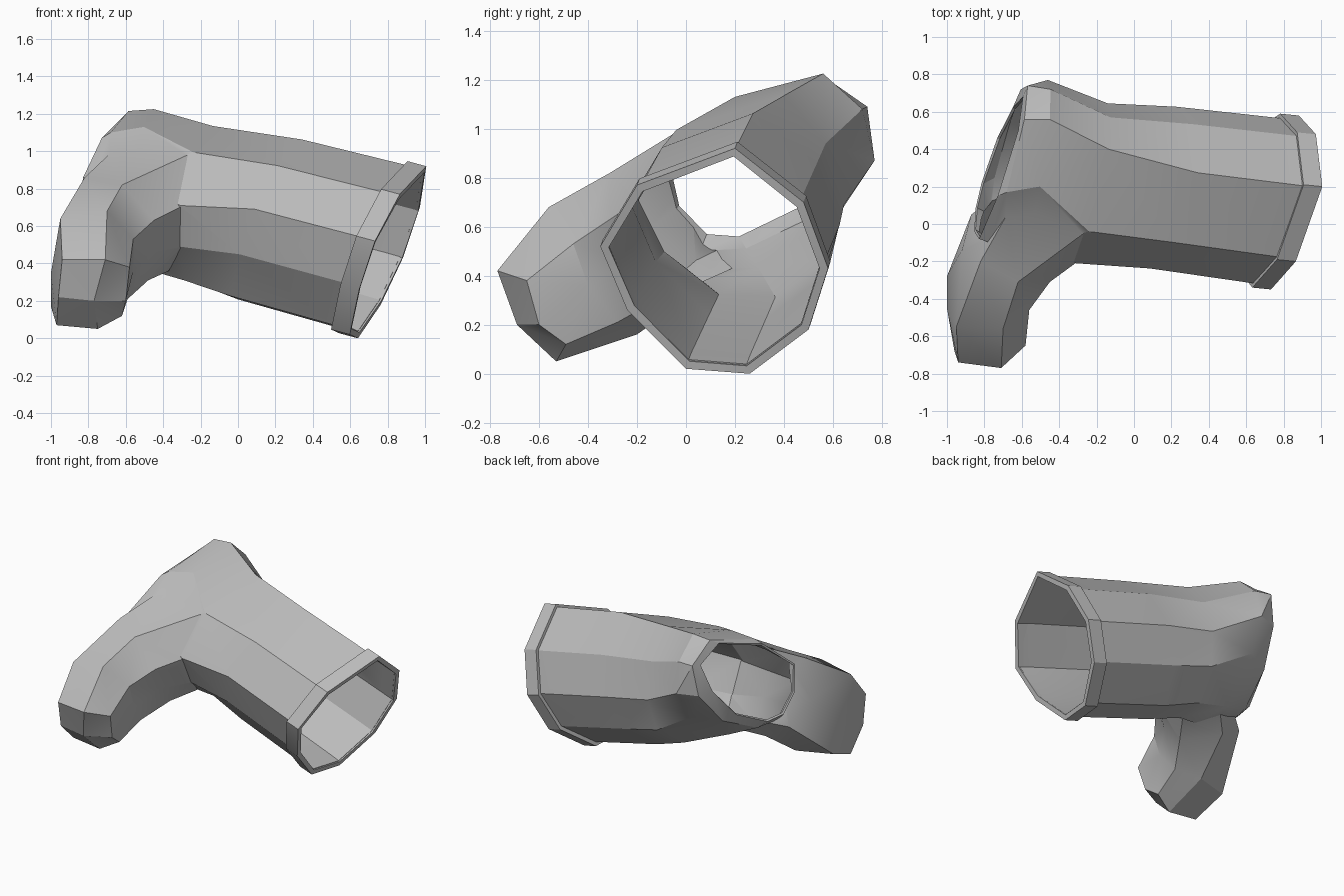
import bpy, bmesh
from mathutils import Vector

if "Cube" in bpy.data.objects:
    bpy.data.objects.remove(bpy.data.objects["Cube"], do_unlink=True)

grey = bpy.data.materials.new("plain_grey")
grey.use_nodes = True
grey.diffuse_color = (0.5, 0.5, 0.5, 1)
grey.node_tree.nodes["Principled BSDF"].inputs["Base Color"].default_value = (0.5, 0.5, 0.5, 1)

# Nine-sided sleeve cross-section as (y, z) offsets
PROFILE = [(-.46, .06), (-.31, .31), (.09, .46), (.37, .24), (.47, -.03),
           (.39, -.28), (.15, -.46), (-.11, -.44), (-.35, -.2)]


def slanted(x, lean_y, lean_z, outline):
    """Lay a (y, z) outline on a plane that leans along y and z."""
    return [(x + lean_y * y + lean_z * z, y, z) for y, z in outline]


def section(centre, scale, lean_y=.2, lean_z=.41):
    """The sleeve profile, scaled about a centre on a leaning plane."""
    cx, cy, cz = centre
    outline = [(cy + scale * y, cz + scale * z) for y, z in PROFILE]
    return slanted(cx - lean_y * cy - lean_z * cz, lean_y, lean_z, outline)


def loft(name, rings, closed=True, tip=None):
    """Skin a list of equal rings; the first end may get a raised tip."""
    bm = bmesh.new()
    loops = [[bm.verts.new(p) for p in ring] for ring in rings]
    n = len(loops[0])
    for a, b in zip(loops, loops[1:]):
        for i in range(n):
            j = (i + 1) % n
            bm.faces.new((a[i], a[j], b[j], b[i]))
    if closed:
        if tip:
            t = bm.verts.new(tip)
            for i in range(n):
                bm.faces.new((loops[0][i], loops[0][(i + 1) % n], t))
        else:
            bm.faces.new(loops[0])
        bm.faces.new(loops[-1])
        # Triangulate bent quads so the union is clean
        bmesh.ops.triangulate(bm, faces=[f for f in bm.faces if len(f.verts) == 4])
    bmesh.ops.recalc_face_normals(bm, faces=bm.faces)
    mesh = bpy.data.meshes.new(name)
    bm.to_mesh(mesh)
    bm.free()
    mesh.materials.append(grey)
    obj = bpy.data.objects.new(name, mesh)
    bpy.context.collection.objects.link(obj)
    return obj


def finish(obj, thickness):
    """Give the shell a wall, then crisp bends with soft shallow facets."""
    mod = obj.modifiers.new("wall", "SOLIDIFY")
    mod.thickness = thickness
    mod.offset = -1
    bpy.ops.object.select_all(action="DESELECT")
    obj.select_set(True)
    bpy.context.view_layer.objects.active = obj
    bpy.ops.object.modifier_apply(modifier=mod.name)
    bpy.ops.object.shade_smooth_by_angle(angle=.4)


# Main sleeve: straight run, neck, swollen far end, rim and opening
sleeve_rings = [
    section((.79, .11, .465), .955),
    section((.70, .12, .49), .95),
    section((.15, .19, .635), .93),
    slanted(-.352, .2, .12, [(-.21, .71), (-.04, .995), (.4, 1.135), (.57, .94), (.645, .69),
                             (.59, .46), (.37, .3), (.13, .31), (-.1, .49)]),
    slanted(-.64, .12, .1, [(-.12, .86), (.2, 1.13), (.56, 1.225), (.72, 1.08), (.77, .87),
                            (.63, .66), (.3, .42), (.03, .4), (-.1, .62)]),
    slanted(-.88, .2, .15, [(-.1, .86), (.17, 1.1), (.56, 1.215), (.74, 1.09), (.72, .87),
                            (.54, .64), (.25, .5), (.07, .5), (-.06, .65)]),
    slanted(-.98, .25, .2, [(-.08, .86), (.15, 1.07), (.5, 1.18), (.68, 1.08), (.62, .88),
                            (.46, .67), (.22, .55), (.08, .56), (-.04, .68)]),
]
sleeve = loft("sleeve", sleeve_rings)

# Side branch: closed end, flaring into the sleeve
branch_rings = [
    [(-.94, -.74, .42), (-.71, -.77, .42), (-.58, -.65, .38), (-.6, -.6, .2),
     (-.62, -.49, .12), (-.75, -.53, .05), (-.97, -.52, .07), (-.96, -.68, .22)],
    [(-.95, -.55, .64), (-.7, -.56, .68), (-.56, -.46, .53), (-.56, -.4, .36),
     (-.59, -.28, .21), (-.75, -.2, .16), (-1, -.28, .17), (-1, -.45, .35)],
    [(-.82, -.2, .86), (-.62, -.31, .82), (-.45, -.31, .63), (-.46, -.24, .46),
     (-.48, -.1, .31), (-.7, .08, .36), (-.87, .05, .46), (-.92, -.14, .6)],
    [(-.64, .12, 1.03), (-.27, -.05, .98), (-.3, -.2, .705), (-.3, -.09, .49),
     (-.37, .06, .36), (-.5, .28, .46), (-.68, .2, .52), (-.77, 0, .8)],
]
branch = loft("branch", branch_rings, tip=(-.77, -.69, .2))

# Merge the branch into the sleeve
join = sleeve.modifiers.new("join", "BOOLEAN")
join.operation = "UNION"
join.solver = "EXACT"
join.object = branch
bpy.context.view_layer.update()
graph = bpy.context.evaluated_depsgraph_get()
merged = bpy.data.meshes.new_from_object(sleeve.evaluated_get(graph))
sleeve.modifiers.clear()
sleeve.data = merged
bpy.data.objects.remove(branch, do_unlink=True)

# Open both ends
bm = bmesh.new()
bm.from_mesh(merged)
ends = []
for ring in (sleeve_rings[0], sleeve_rings[-1]):
    middle = sum((Vector(p) for p in ring), Vector()) / len(ring)
    corner = Vector(ring[0])
    normal = (Vector(ring[3]) - corner).cross(Vector(ring[6]) - corner).normalized()
    ends += [f for f in bm.faces
             if all(abs((v.co - middle).dot(normal)) < .006
                    and (v.co - middle).length < .55 for v in f.verts)]
bmesh.ops.delete(bm, geom=list(set(ends)), context="FACES")
bm.to_mesh(merged)
bm.free()
finish(sleeve, .015)

# Raised cuff band around the wide opening
cuff = loft("cuff", [section((.70, .12, .487), 1), section((.80, .11, .46), 1)], closed=False)
finish(cuff, .035)
